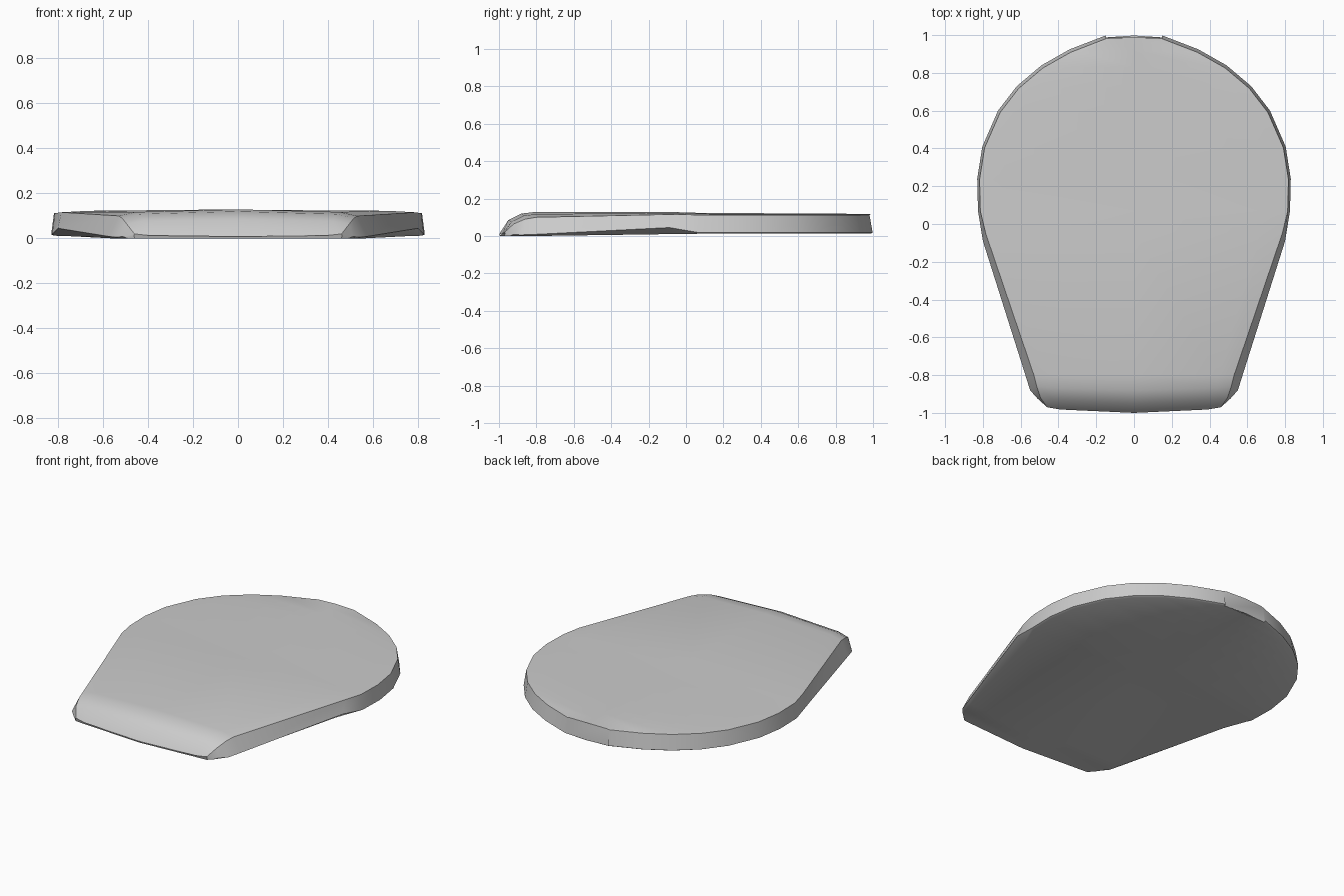
import bpy, bmesh, math

cube = bpy.data.objects.get("Cube")
if cube:
    bpy.data.objects.remove(cube, do_unlink=True)

grey = bpy.data.materials.new("plain_grey")
grey.use_nodes = True
colour = (0.6, 0.6, 0.6, 1)
grey.diffuse_color = colour
grey.node_tree.nodes["Principled BSDF"].inputs["Base Color"].default_value = colour

# Tapered front stations: bottom edge, widest edge, top rim, crown (y, z)
stations = [
    ((.46, -.97, 0), (.462, -.968, .015), (.46, -.97, .02), (-1.0, .008)),
    ((.49, -.94, 0), (.51, -.925, .008), (.495, -.92, .065), (-.95, .085)),
    ((.53, -.88, 0), (.55, -.88, .006), (.515, -.86, .09), (-.88, .12)),
    ((.555, -.80, 0), (.575, -.80, .009), (.53, -.80, .1), (-.80, .129)),
    ((.75, -.09, .01), (.80, -.09, .045), (.785, -.05, .116), (-.04, .127)),
]

# Rounded back stations follow the outline, with the rim slightly inset
arc = [(.826, .07), (.83, .24), (.803, .41), (.72, .60), (.62, .73),
       (.49, .84), (.34, .925), (.15, .998)]
for x, y in arc:
    low = (x * .985, y * .99, .012)
    wide = (x, y, .018)
    rim = (x * .985, y * .983, .112)
    stations.append((low, wide, rim, (y * .99, .124 - .006 * y)))


def section(low, wide, rim, crown):
    """Closed cross-section, mirrored about the middle."""
    cy, cz = crown
    mid = (rim[0] * .85, rim[1] * .6 + cy * .4, rim[2] * .4 + cz * .6)
    base_y = min(low[1], cy) if cy < 0 else max(low[1], min(cy * 1.01, 1))
    half = [low, wide, rim, mid]
    mirrored = [(-x, y, z) for x, y, z in reversed(half)]
    return [(0, base_y, low[2])] + half + [(0, cy, cz)] + mirrored


bm = bmesh.new()
loops = [[bm.verts.new(p) for p in section(*s)] for s in stations]
count = len(loops[0])
for a, b in zip(loops, loops[1:]):
    for i in range(count):
        j = (i + 1) % count
        bm.faces.new((a[i], a[j], b[j], b[i]))
bm.faces.new(loops[0])
bm.faces.new(loops[-1])
bmesh.ops.recalc_face_normals(bm, faces=bm.faces[:])

mesh = bpy.data.meshes.new("tapered_plate")
bm.to_mesh(mesh)
bm.free()
plate = bpy.data.objects.new("tapered_plate", mesh)
bpy.context.collection.objects.link(plate)
mesh.materials.append(grey)

# Smooth shading with sharp rims
bpy.ops.object.select_all(action='DESELECT')
plate.select_set(True)
bpy.context.view_layer.objects.active = plate
bpy.ops.object.shade_smooth_by_angle(angle=math.radians(35))
